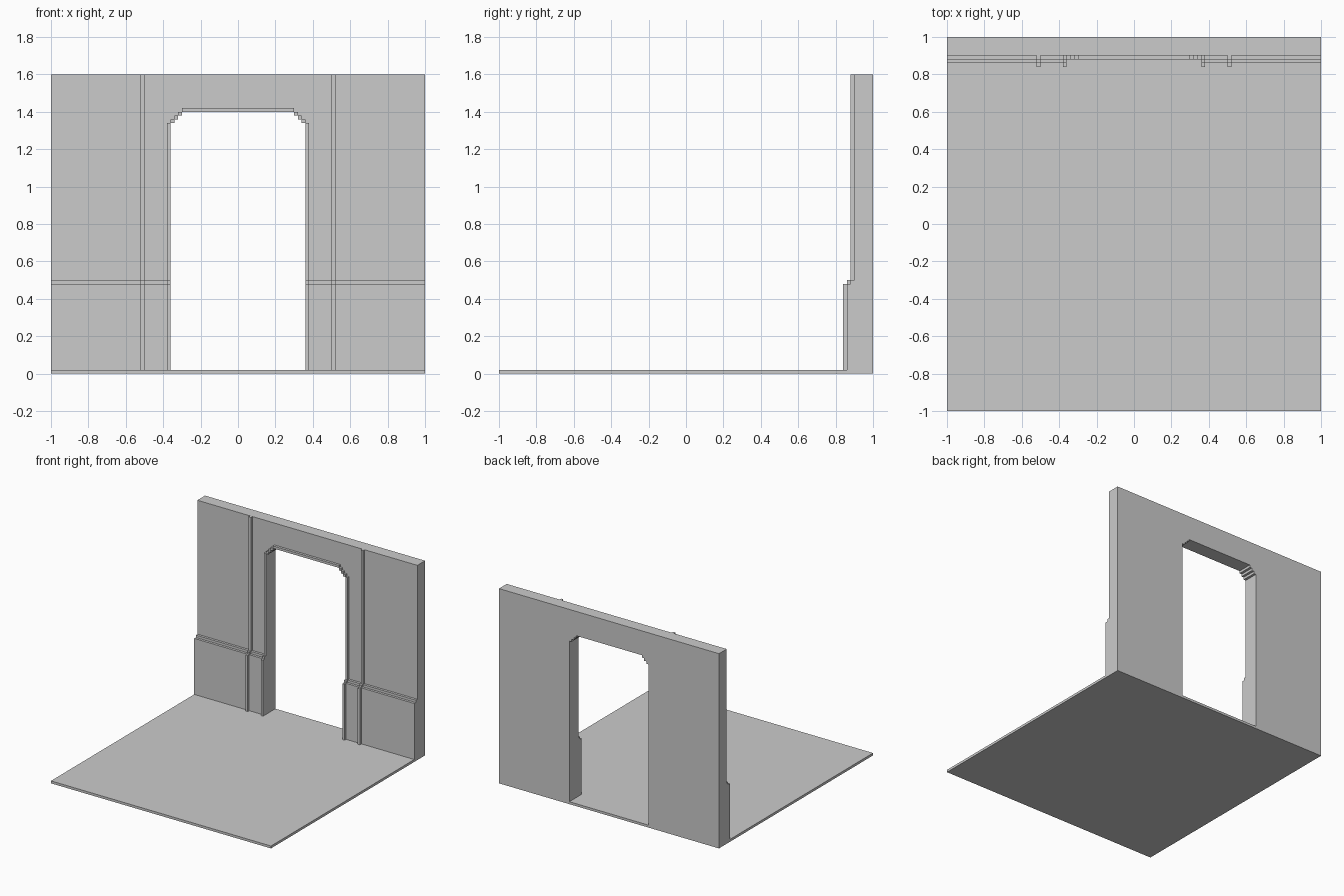
import bpy, bmesh
from mathutils import Vector

if "Cube" in bpy.data.objects:
    bpy.data.objects.remove(bpy.data.objects["Cube"])

STEP = 0.02   # unit of every small step in the model


def extrude(name, outline, to_3d, start, end):
    """Extrude a 2D outline from start to end; to_3d(a, b, t) places each point."""
    bm = bmesh.new()
    face = bm.faces.new([bm.verts.new(to_3d(a, b, start)) for a, b in outline])
    shift = Vector(to_3d(0, 0, end)) - Vector(to_3d(0, 0, start))
    new = bmesh.ops.extrude_face_region(bm, geom=[face])["geom"]
    bmesh.ops.translate(bm, vec=shift,
                        verts=[g for g in new if isinstance(g, bmesh.types.BMVert)])
    # the starting face is kept as the second cap when missing
    if not any(len(f.verts) == len(outline) and all(
            (v.co - Vector(to_3d(a, b, start))).length < 1e-6
            for v, (a, b) in zip(f.verts, outline)) for f in bm.faces):
        bmesh.ops.holes_fill(bm, edges=[e for e in bm.edges if e.is_boundary])
    bmesh.ops.recalc_face_normals(bm, faces=bm.faces)
    mesh = bpy.data.meshes.new(name)
    bm.to_mesh(mesh)
    bm.free()
    obj = bpy.data.objects.new(name, mesh)
    bpy.context.collection.objects.link(obj)
    return obj


def along_x(a, b, t):
    return (t, a, b)


def along_y(a, b, t):
    return (a, t, b)


def rect(x0, x1, z0, z1):
    return [(x0, z0), (x1, z0), (x1, z1), (x0, z1)]


def mirror(obj):
    obj.modifiers.new("mirror", "MIRROR").use_mirror_merge = False


# front face of the wall: thick dado, small ledge, thinner upper wall
front = [(0.86, 0.02), (0.86, 0.48), (0.88, 0.48), (0.88, 0.50), (0.90, 0.50)]

# floor slab
extrude("floor", rect(-1, 1, 0, 0.02), along_y, -1, 1)

# wall with stepped dado
wall = extrude("wall", front + [(0.90, 1.6), (1, 1.6), (1, 0.02)], along_x, -1, 1)

# doorway opening with stair-stepped upper corners
right = [(0.36, -0.2), (0.36, 1.34)]
for i in range(3):
    x, z = 0.34 - i * STEP, 1.34 + i * STEP
    right += [(x, z), (x, z + STEP)]
cutter = extrude("doorway_cutter", right + [(-x, z) for x, z in reversed(right)],
                 along_y, 0.5, 1.5)
cutter.hide_render = True
cut = wall.modifiers.new("doorway", "BOOLEAN")
cut.operation = "DIFFERENCE"
cut.solver = "EXACT"
cut.object = cutter
bpy.context.view_layer.objects.active = wall
bpy.ops.object.modifier_apply(modifier=cut.name)
bpy.data.objects.remove(cutter)


# vertical trims that follow the wall's front face
def trim(name, x0, top):
    face = front + [(0.90, top)]
    outer = [(y - STEP, z) for y, z in reversed(face)]
    mirror(extrude(name, face + outer, along_x, x0, x0 + STEP))


trim("wall_strip", 0.50, 1.6)
trim("door_frame_side", 0.36, 1.34)

# door frame corner steps and head
for i in range(3):
    x, z = 0.34 - i * STEP, 1.34 + i * STEP
    mirror(extrude(f"door_frame_step_{i + 1}", rect(x, x + STEP, z, z + STEP),
                   along_y, 0.88, 0.90))
extrude("door_frame_head", rect(-0.30, 0.30, 1.40, 1.42), along_y, 0.88, 0.90)
